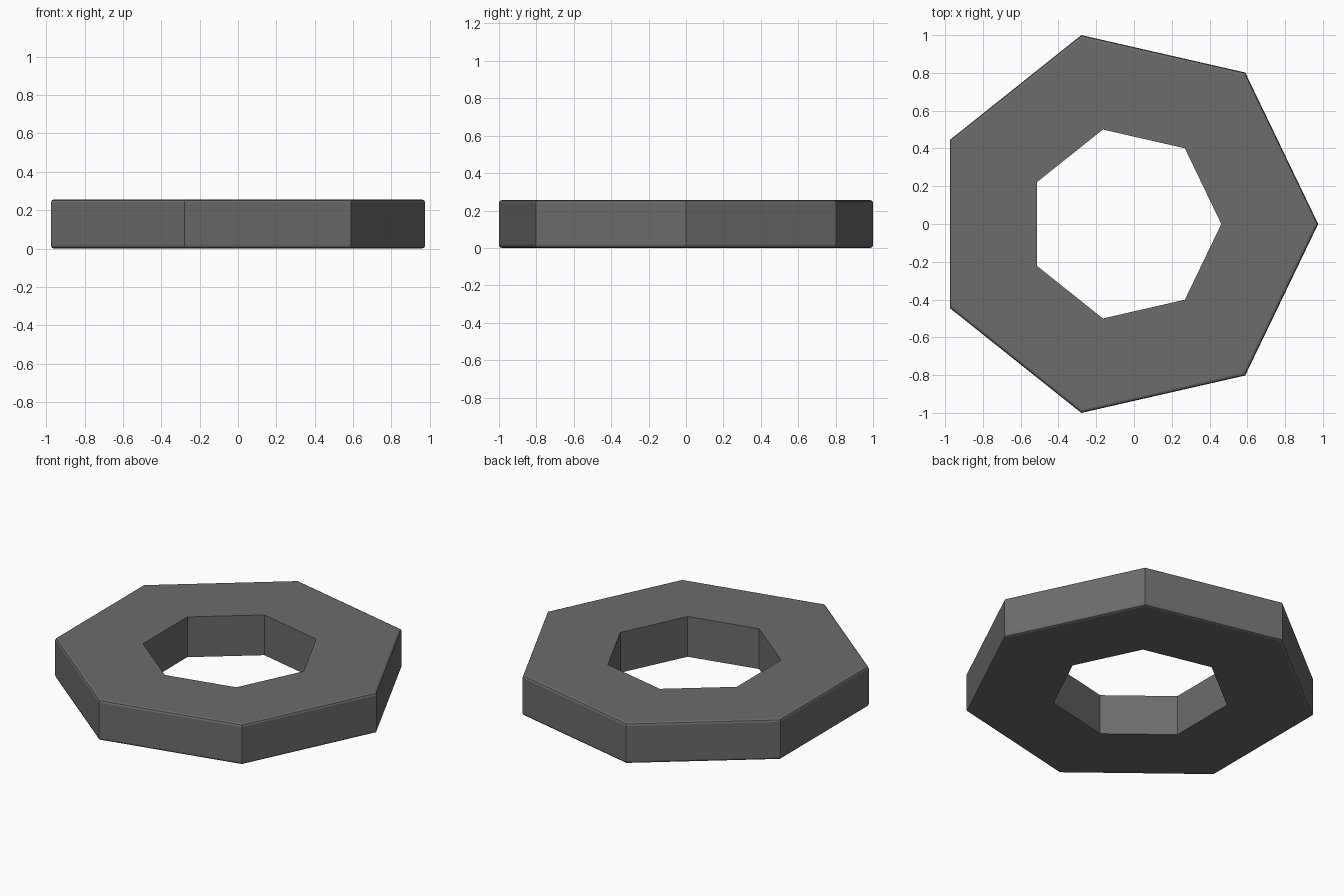
import bpy, bmesh
from math import cos, sin, pi, tau

if "Cube" in bpy.data.objects:
    bpy.data.objects.remove(bpy.data.objects["Cube"])

SIDES = 7
OUTER, INNER, HEIGHT = 1.0257, 0.5129, 0.256
ROUND, STEPS = 0.015, 2
SHIFT = -0.0507  # centres the bounding box on x

# Cross-section: sharp bore, outer rim rounded at bottom and top
profile = [(INNER, HEIGHT), (INNER, 0.0)]
for z_mid, start in ((ROUND, -pi / 2), (HEIGHT - ROUND, 0.0)):
    for i in range(STEPS + 1):
        a = start + i / STEPS * pi / 2
        inset = ROUND * (1 - cos(a)) / cos(pi / SIDES)
        profile.append((OUTER - inset, z_mid + ROUND * sin(a)))

# Sweep the section around the seven corners
bm = bmesh.new()
sections = [[bm.verts.new((r * cos(k * tau / SIDES) + SHIFT, r * sin(k * tau / SIDES), z))
             for r, z in profile] for k in range(SIDES)]
n = len(profile)
for k in range(SIDES):
    a, b = sections[k], sections[(k + 1) % SIDES]
    for i in range(n):
        j = (i + 1) % n
        bm.faces.new((a[i], b[i], b[j], a[j]))
bmesh.ops.recalc_face_normals(bm, faces=bm.faces)

mesh = bpy.data.meshes.new("heptagonal_ring")
bm.to_mesh(mesh)
bm.free()
ring = bpy.data.objects.new("heptagonal_ring", mesh)
bpy.context.collection.objects.link(ring)

# Dark grey finish
dark = bpy.data.materials.new("dark_grey")
dark.diffuse_color = (0.15, 0.15, 0.15, 1)
dark.use_nodes = True
dark.node_tree.nodes["Principled BSDF"].inputs["Base Color"].default_value = dark.diffuse_color
mesh.materials.append(dark)
